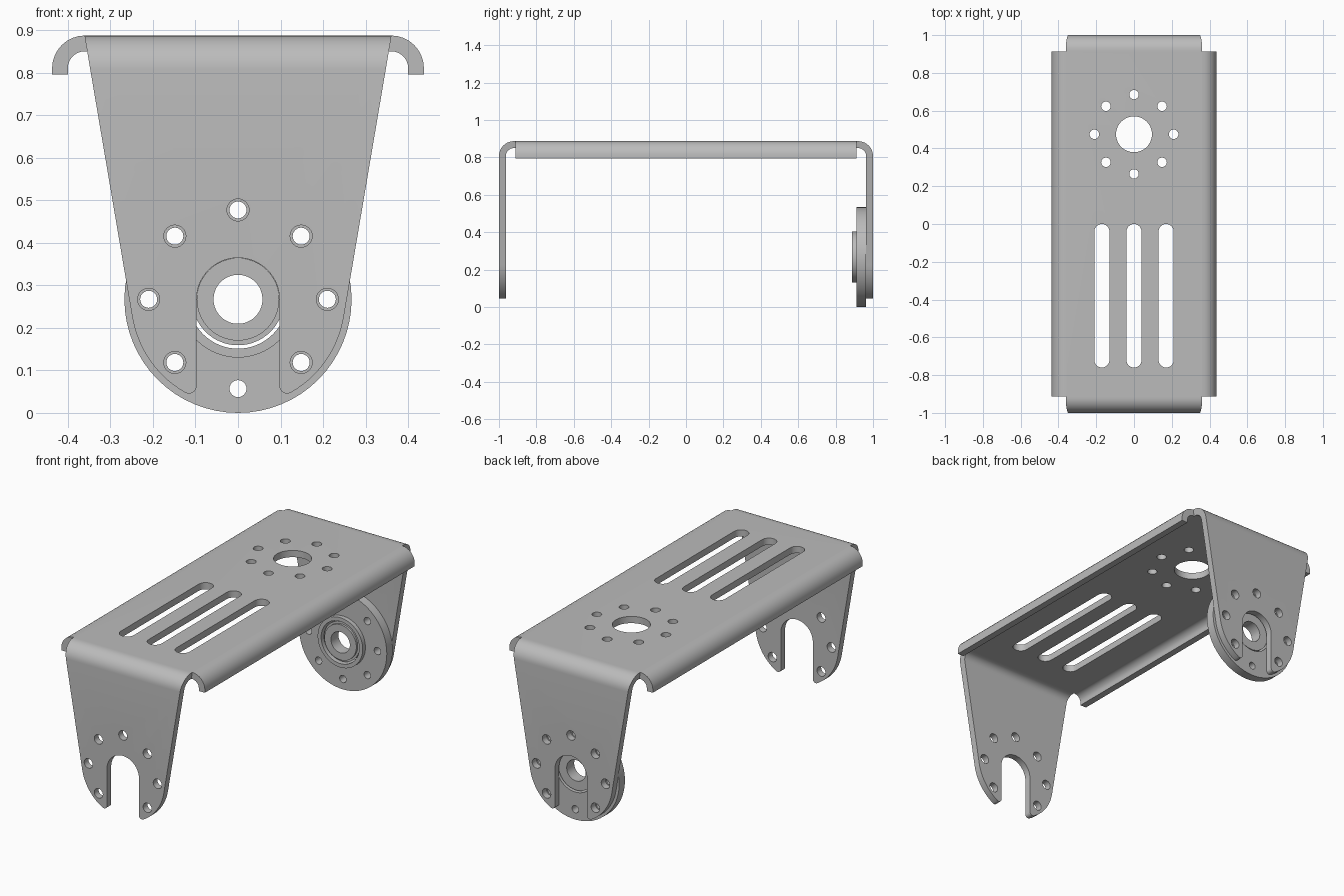
import bpy, bmesh, math
from mathutils import Vector

cube = bpy.data.objects.get("Cube")
if cube:
    bpy.data.objects.remove(cube, do_unlink=True)

# Brushed metal grey for every part
GREY = (0.5, 0.5, 0.5, 1)
metal = bpy.data.materials.new("grey_metal")
metal.use_nodes = True
metal.diffuse_color = GREY
metal.node_tree.nodes["Principled BSDF"].inputs["Base Color"].default_value = GREY

AXLE_Z = 0.267     # height of the pivot axis
BOLT_R = 0.21      # bolt circle radius
T = 0.037          # sheet thickness
TOP = 0.887


def arc(cx, cy, r, a0, a1, n=8):
    """Points along an arc, angles in degrees."""
    angles = [math.radians(a0 + (a1 - a0) * i / n) for i in range(n + 1)]
    return [(cx + r * math.cos(a), cy + r * math.sin(a)) for a in angles]


def circle(cx, cy, r, n=32):
    return arc(cx, cy, r, 0, 360, n)[:-1]


def bolt_centres(cx, cy):
    return circle(cx, cy, BOLT_R, 8)


def place(axis, p, d):
    return {"X": (d, *p), "Y": (p[0], d, p[1]), "Z": (*p, d)}[axis]


def make(name, bm):
    bmesh.ops.recalc_face_normals(bm, faces=bm.faces)
    mesh = bpy.data.meshes.new(name)
    bm.to_mesh(mesh)
    bm.free()
    mesh.materials.append(metal)
    ob = bpy.data.objects.new(name, mesh)
    bpy.context.collection.objects.link(ob)
    return ob


def prism(name, outlines, axis, lo, hi):
    """Extrude one or more closed outlines along an axis."""
    bm = bmesh.new()
    for pts in outlines:
        face = bm.faces.new([bm.verts.new(place(axis, p, lo)) for p in pts])
        ext = bmesh.ops.extrude_face_region(bm, geom=[face])
        moved = [g for g in ext["geom"] if isinstance(g, bmesh.types.BMVert)]
        bmesh.ops.translate(bm, verts=moved, vec=Vector(place(axis, (0, 0), hi - lo)))
        if not face.is_valid or len(face.link_loops if hasattr(face, "link_loops") else face.loops) == 0:
            continue
    # close any outline whose first cap was consumed by the extrusion
    bmesh.ops.holes_fill(bm, edges=[e for e in bm.edges if e.is_boundary], sides=0)
    return make(name, bm)


def lathe(name, profile, steps=64):
    """Revolve a closed (radius, y) profile about the pivot axis."""
    bm = bmesh.new()
    rings = []
    for i in range(steps):
        a = math.tau * i / steps
        rings.append([bm.verts.new((r * math.cos(a), y, AXLE_Z + r * math.sin(a)))
                      for r, y in profile])
    n = len(profile)
    for i in range(steps):
        a, b = rings[i], rings[(i + 1) % steps]
        for j in range(n):
            k = (j + 1) % n
            bm.faces.new((a[j], a[k], b[k], b[j]))
    return make(name, bm)


def boolean(ob, tool, operation):
    mod = ob.modifiers.new("cut", "BOOLEAN")
    mod.operation, mod.solver, mod.object = operation, "EXACT", tool
    bpy.context.view_layer.objects.active = ob
    bpy.ops.object.modifier_apply(modifier=mod.name)
    bpy.data.objects.remove(tool, do_unlink=True)


def smooth(ob):
    bpy.ops.object.select_all(action="DESELECT")
    ob.select_set(True)
    bpy.context.view_layer.objects.active = ob
    bpy.ops.object.shade_smooth_by_angle(angle=math.radians(30))


# Top plate with a rolled lip along each long side
lip = (arc(0.36, 0.81, 0.077, 90, 0) + [(0.437, 0.795), (0.4, 0.795)]
       + arc(0.36, 0.81, 0.077 - T, 0, 90))
mirrored = [(-x, z) for x, z in reversed(lip)]
bracket = prism("bracket", [lip + mirrored], "Y", -0.912, 0.912)

# Tapered leg outline, rounded at the foot and slotted for the axle
TILT, FOOT_R, SLOT_R, TIP_R = -9.5, 0.252, 0.0975, 0.018
tip_x = SLOT_R + TIP_R
tip_z = AXLE_Z - math.sqrt((FOOT_R - TIP_R) ** 2 - tip_x ** 2)
tip_angle = math.degrees(math.atan2(tip_z - AXLE_Z, tip_x))
half = ([(0.363, 0.9)] + arc(0, AXLE_Z, FOOT_R, TILT, tip_angle, 14)
        + arc(tip_x, tip_z, TIP_R, tip_angle, -180)
        + arc(0, AXLE_Z, SLOT_R, 0, 90, 14))
leg_outline = half + [(-x, z) for x, z in reversed(half[:-1])]

# Bent end strips trimmed to the leg outline, then joined to the plate
for side, name in ((-1, "front_leg"), (1, "rear_leg")):
    bend = ([(0.9, TOP)] + arc(0.92, TOP - 0.08, 0.08, 90, 0, 10) + [(1, 0.01), (1 - T, 0.01)]
            + arc(0.92, TOP - 0.08, 0.08 - T, 0, 90, 10) + [(0.9, TOP - T)])
    leg = prism(name, [[(side * y, z) for y, z in bend]], "X", -0.4, 0.4)
    boolean(leg, prism("outline", [leg_outline], "Y", -1.1, 1.1), "INTERSECT")
    boolean(bracket, leg, "UNION")

# Bolt holes through both legs
leg_holes = [circle(x, z, 0.026, 24) for x, z in bolt_centres(0, AXLE_Z)
             if z > AXLE_Z - 0.2]
boolean(bracket, prism("leg_holes", leg_holes, "Y", -1.1, 1.1), "DIFFERENCE")

# Centre hole, bolt circle and three long slots in the plate
openings = [circle(0, 0.475, 0.095, 48)]
openings += [circle(x, y, 0.025, 24) for x, y in bolt_centres(0, 0.475)]
for x in (-0.17, 0, 0.17):
    openings.append(arc(x, -0.04, 0.04, 0, 180, 12) + arc(x, -0.72, 0.04, 180, 360, 12))
boolean(bracket, prism("plate_holes", openings, "Z", 0.8, 1), "DIFFERENCE")
smooth(bracket)

# Round bearing flange with raised collar, bolted inside the rear leg
flange = lathe("bearing_flange", [(0.116, 0.888), (0.137, 0.888), (0.137, 0.912),
                                  (0.267, 0.912), (0.267, 0.962), (0.116, 0.962)])
flange_holes = [circle(x, z, 0.02, 24) for x, z in bolt_centres(0, AXLE_Z)]
boolean(flange, prism("flange_holes", flange_holes, "Y", 0.8, 1.1), "DIFFERENCE")
smooth(flange)

# Inner bearing ring, separated from the flange by a narrow gap
smooth(lathe("bearing_ring", [(0.0575, 0.89), (0.097, 0.89), (0.097, 0.902),
                              (0.108, 0.902), (0.108, 0.955), (0.0575, 0.955)]))
